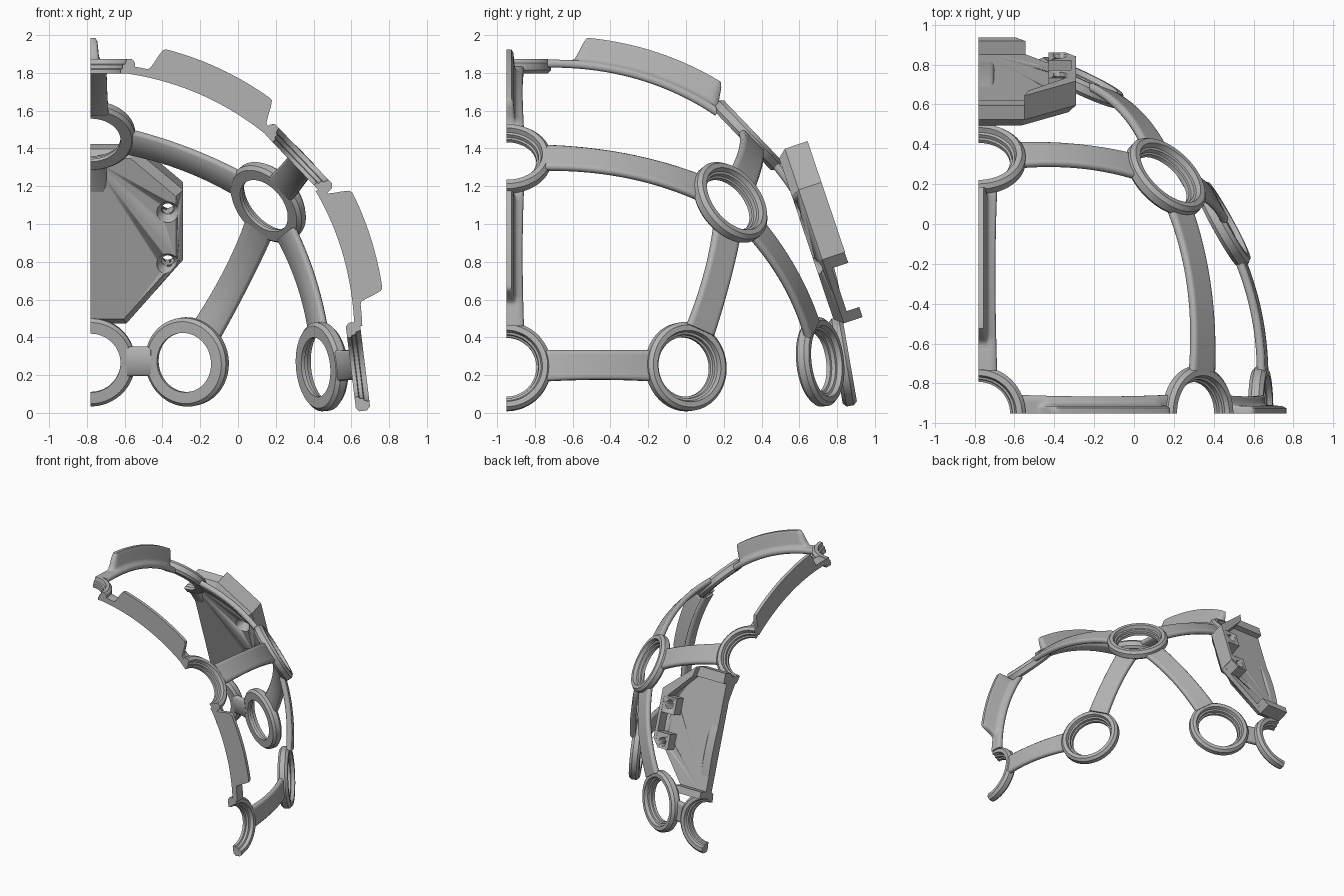
import bpy, bmesh, math
from mathutils import Vector

if "Cube" in bpy.data.objects:
    bpy.data.objects.remove(bpy.data.objects["Cube"])

CUT_X, CUT_Y = -0.78, -0.95

grey = bpy.data.materials.new("plain_grey")
grey.use_nodes = True
grey.diffuse_color = (0.45, 0.45, 0.45, 1)
grey.node_tree.nodes["Principled BSDF"].inputs["Base Color"].default_value = (0.45, 0.45, 0.45, 1)


def trim(bm, co, no):
    """Cut the mesh flat on a symmetry plane and cap the cut."""
    geom = bm.verts[:] + bm.edges[:] + bm.faces[:]
    bmesh.ops.bisect_plane(bm, geom=geom, dist=1e-4, plane_co=co, plane_no=no, clear_outer=True)
    edges = [e for e in bm.edges if e.is_boundary]
    if edges:
        bmesh.ops.holes_fill(bm, edges=edges, sides=0)


def loft(name, loops, cyclic=False, angle=35):
    """Skin a list of closed loops; cap the ends unless cyclic."""
    bm = bmesh.new()
    rows = [[bm.verts.new(p) for p in loop] for loop in loops]
    n = len(rows[0])
    pairs = list(zip(rows, rows[1:])) + ([(rows[-1], rows[0])] if cyclic else [])
    for a, b in pairs:
        for i in range(n):
            j = (i + 1) % n
            bm.faces.new((a[i], a[j], b[j], b[i]))
    if not cyclic:
        bm.faces.new(rows[0][::-1])
        bm.faces.new(rows[-1])
    trim(bm, (CUT_X, 0, 0), (-1, 0, 0))
    trim(bm, (0, CUT_Y, 0), (0, -1, 0))
    bmesh.ops.recalc_face_normals(bm, faces=bm.faces[:])
    mesh = bpy.data.meshes.new(name)
    bm.to_mesh(mesh)
    bm.free()
    mesh.materials.append(grey)
    ob = bpy.data.objects.new(name, mesh)
    bpy.context.collection.objects.link(ob)
    bpy.ops.object.select_all(action='DESELECT')
    ob.select_set(True)
    bpy.context.view_layer.objects.active = ob
    bpy.ops.object.shade_smooth_by_angle(angle=math.radians(angle))
    return ob


# Sensor rings: centre and outward direction
RINGS = {
    "side": ((0.635, -0.95, 0.245), (0.98, 0, 0.12)),
    "front_side": ((0.445, 0.0, 0.245), (0.87, 0.48, 0.08)),
    "back_side": ((-0.27, 0.71, 0.27), (0.42, 0.9, 0.1)),
    "back": ((-0.78, 0.83, 0.27), (0, 0.98, 0.17)),
    "upper_side": ((0.32, -0.95, 1.345), (0.72, 0, 0.69)),
    "upper_back": ((-0.78, 0.325, 1.47), (0, 0.72, 0.69)),
    "upper_corner": ((0.16, 0.235, 1.115), (0.6, 0.62, 0.5)),
    "crown": ((-0.78, -0.95, 1.835), (0, 0, 1)),
}
RINGS = {k: (Vector(c), Vector(n).normalized()) for k, (c, n) in RINGS.items()}
RING_PROFILE = [(0.158, -0.038), (0.218, -0.038), (0.236, -0.02), (0.236, 0.018),
                (0.218, 0.038), (0.19, 0.038), (0.182, 0.012), (0.17, 0.008),
                (0.168, -0.012), (0.158, -0.016)]


def ring(name, centre, normal, steps=64):
    u = normal.orthogonal().normalized()
    v = normal.cross(u)
    loops = []
    for i in range(steps):
        a = math.tau * i / steps
        d = u * math.cos(a) + v * math.sin(a)
        loops.append([centre + d * r + normal * t for r, t in RING_PROFILE])
    loft(name + "_ring", loops, cyclic=True, angle=25)


for key, (c, n) in RINGS.items():
    ring(key, c, n)


def ease(x):
    x = min(max(x, 0), 1)
    return x * x * (3 - 2 * x)


def arm(a, b, width=0.078, rib=None, steps=56):
    """Curved strap between two rings; rib = (start, end) of a raised fin."""
    (p0, n0), (p1, n1) = RINGS[a], RINGS[b]
    length = (p1 - p0).length
    ctrl = (p0 + p1) / 2 + (n0 + n1).normalized() * length ** 2 / 6
    t0 = 0.195 / length
    th, fin = 0.021, 0.04
    loops = []
    for i in range(steps + 1):
        t = t0 + (1 - 2 * t0) * i / steps
        p = p0 * (1 - t) ** 2 + ctrl * 2 * t * (1 - t) + p1 * t * t
        tangent = ((ctrl - p0) * (1 - t) + (p1 - ctrl) * t).normalized()
        side = tangent.cross(n0.lerp(n1, t)).normalized()
        up = side.cross(tangent)
        w = width * (1 + 0.2 * (2 * t - 1) ** 2)
        h = 0
        if rib:
            h = 0.125 * ease((t - rib[0]) / 0.05) * ease((rib[1] - t) / 0.05)
        half = [(w - 0.012, -th), (w, -th / 2), (w, th / 2), (w - 0.012, th),
                (fin + 0.015, th + h * 0.04), (fin + 0.004, th + h * 0.2),
                (fin - 0.004, th + h * 0.85), (fin - 0.014, th + h)]
        section = half + [(-x, y) for x, y in reversed(half)]
        loops.append([p + side * x + up * y for x, y in section])
    loft(a + "_to_" + b + "_arm", loops, angle=50)


for a, b in [("side", "front_side"), ("back_side", "back"), ("front_side", "upper_corner"),
             ("back_side", "upper_corner"), ("upper_back", "upper_corner"),
             ("upper_side", "upper_corner"), ("back", "upper_back")]:
    arm(a, b)
arm("crown", "upper_side", 0.085, rib=(0.24, 0.81))
arm("crown", "upper_back", 0.085, rib=(0.24, 0.85))
arm("upper_side", "side", 0.085, rib=(0.2, 0.73))

# Rear mounting plate, laid out as (x, distance down, distance out)
TOP = Vector((0, 0.487, 1.365))
DOWN = Vector((0, 0.32, -0.947))
OUT = Vector((0, 0.947, 0.32))


def prism(name, pts, levels, pivot=(0, 0)):
    """Extrude a plate outline through (out, scale) levels."""
    px, ps = pivot
    loops = []
    for out, k in levels:
        loops.append([TOP + Vector((px + (x - px) * k, 0, 0)) + DOWN * (ps + (s - ps) * k)
                      + OUT * out for x, s in pts])
    return loft(name, loops, angle=20)


def block(name, pts, top):
    return prism(name, pts, [(0.075, 1), (top, 1)])


outline = [(CUT_X, -0.02), (-0.55, -0.02), (-0.29, 0.21), (-0.29, 0.6), (-0.59, 0.956), (CUT_X, 0.956)]
plate = prism("rear_plate", outline, [(0, 0.92), (0.045, 1), (0.08, 1)], pivot=(CUT_X, 0.47))
block("plate_top_wall", [(CUT_X, -0.02), (-0.55, -0.02), (-0.52, 0.06), (CUT_X, 0.06)], 0.12)
block("plate_slanted_wall", [(-0.55, -0.02), (-0.29, 0.21), (-0.29, 0.26), (-0.34, 0.26), (-0.53, 0.06)], 0.172)
block("plate_side_wall", [(-0.315, 0.2), (-0.29, 0.21), (-0.29, 0.6), (-0.315, 0.6)], 0.172)
block("plate_bottom_lip", [(CUT_X, 0.9), (-0.545, 0.9), (-0.59, 0.956), (CUT_X, 0.956)], 0.15)
ears = [block("upper_ear", [(-0.43, 0.26), (-0.292, 0.26), (-0.292, 0.39), (-0.43, 0.39)], 0.17),
        block("lower_ear", [(-0.43, 0.54), (-0.292, 0.54), (-0.292, 0.6), (-0.34, 0.66), (-0.43, 0.66)], 0.17)]

# Countersunk screw holes through plate and ears
for ear, s in zip(ears, (0.32, 0.61)):
    circle = [(-0.372 + 0.033 * math.cos(math.tau * i / 24),
               s + 0.033 * math.sin(math.tau * i / 24)) for i in range(24)]
    cutter = prism("hole_cutter", circle, [(-0.02, 1.75), (0.01, 1.75), (0.05, 1), (0.25, 1)],
                   pivot=(-0.372, s))
    cutter.hide_render = True
    for target in (plate, ear):
        bpy.context.view_layer.objects.active = target
        mod = target.modifiers.new("hole", 'BOOLEAN')
        mod.operation, mod.solver, mod.object = 'DIFFERENCE', 'EXACT', cutter
        bpy.ops.object.modifier_apply(modifier=mod.name)
    bpy.data.objects.remove(cutter)
